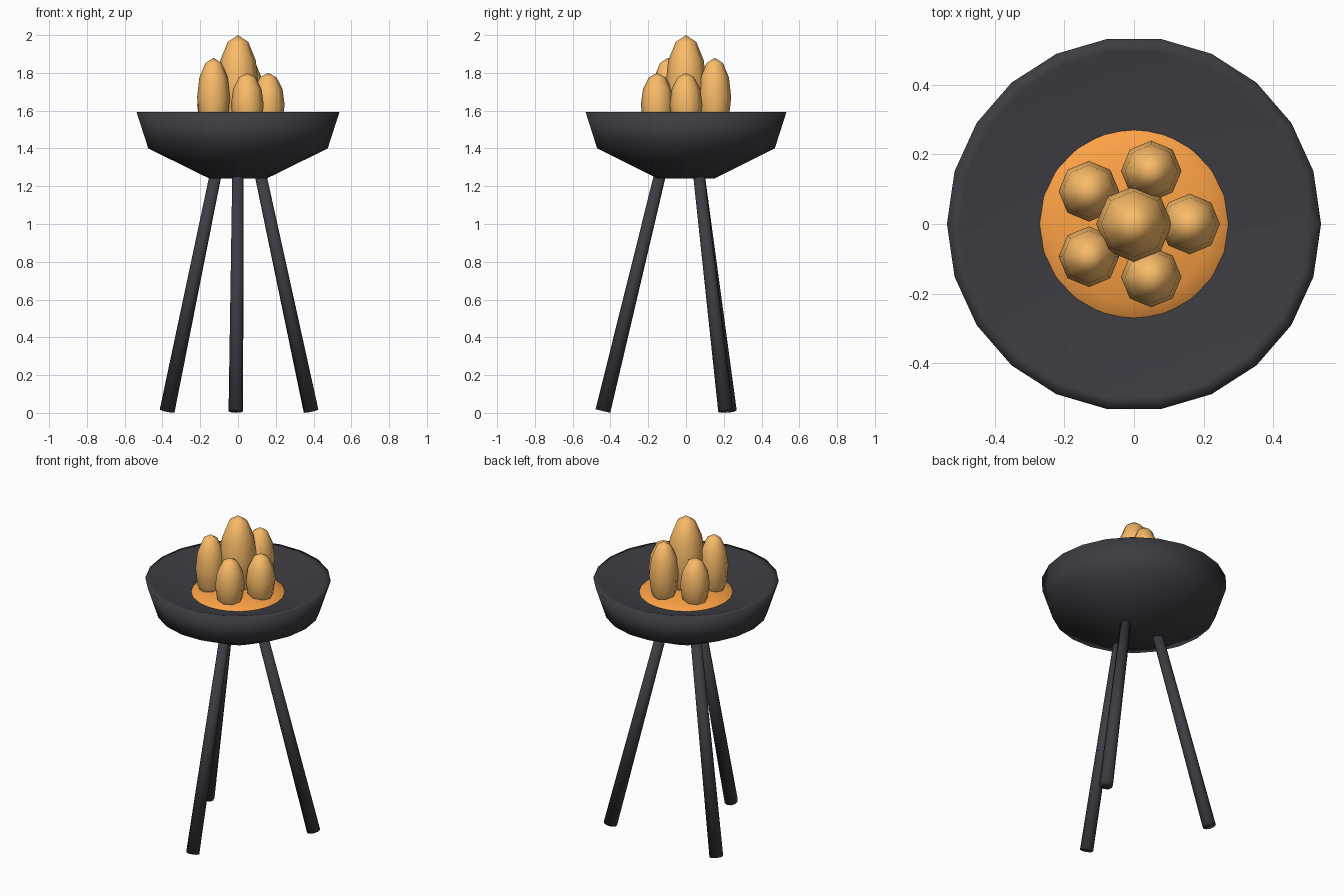
import bpy, math
from mathutils import Vector

if "Cube" in bpy.data.objects:
    bpy.data.objects.remove(bpy.data.objects["Cube"])


def material(name, rgb):
    m = bpy.data.materials.new(name)
    m.diffuse_color = (*rgb, 1)
    m.use_nodes = True
    m.node_tree.nodes["Principled BSDF"].inputs["Base Color"].default_value = m.diffuse_color
    return m


IRON = material("dark iron", (0.045, 0.045, 0.055))
EMBER = material("ember orange", (0.98, 0.36, 0.06))
FLAME = material("flame amber", (0.95, 0.5, 0.14))


def finish(obj, name, mat):
    obj.name = name
    obj.data.materials.append(mat)
    for p in obj.data.polygons:
        p.use_smooth = True
    return obj


def lathe(name, profile, sides, mat, centre=(0, 0, 0)):
    """Turn (radius, z) points round z; radius 0 makes a pole."""
    verts, rings, faces = [], [], []
    for r, z in profile:
        n = sides if r > 0 else 1
        rings.append([len(verts) + i for i in range(n)])
        for i in range(n):
            a = 2 * math.pi * i / sides
            verts.append((r * math.cos(a), r * math.sin(a), z))
    for lo, hi in zip(rings, rings[1:]):
        for i in range(sides):
            j = (i + 1) % sides
            quad = [lo[i % len(lo)], lo[j % len(lo)], hi[j % len(hi)], hi[i % len(hi)]]
            faces.append(list(dict.fromkeys(quad)))
    mesh = bpy.data.meshes.new(name)
    mesh.from_pydata(verts, [], faces)
    obj = bpy.data.objects.new(name, mesh)
    obj.location = centre
    bpy.context.collection.objects.link(obj)
    return finish(obj, name, mat)


def ellipsoid(name, centre, radius, half_height, sides, rings, mat):
    profile = []
    for k in range(rings + 1):
        t = math.pi * k / rings
        r = 0 if k in (0, rings) else radius * math.sin(t)
        profile.append((r, -half_height * math.cos(t)))
    return lathe(name, profile, sides, mat, centre)


# Fire bowl: outside wall, flat lip, then shallow conical inside
lathe("fire_bowl", [(0, 1.24), (0.15, 1.24), (0.475, 1.40), (0.537, 1.592),
                    (0.50, 1.592), (0, 1.42)], 22, IRON)

# Tapered tripod legs, feet very slightly twisted round
for i, name in enumerate(("front_leg", "right_leg", "left_leg")):
    a = math.radians(-90 + 120 * i)
    b = a - math.radians(1.5)
    foot = Vector((math.cos(b) * 0.44, math.sin(b) * 0.44, 0.01))
    top = Vector((math.cos(a) * 0.128, math.sin(a) * 0.128, 1.30))
    axis = top - foot
    bpy.ops.mesh.primitive_cone_add(vertices=10, radius1=0.04, radius2=0.031,
                                    depth=axis.length, location=(foot + top) / 2,
                                    rotation=axis.to_track_quat('Z', 'Y').to_euler())
    finish(bpy.context.object, name, IRON)

# Glowing ember bed
ellipsoid("ember_bed", (0, 0, 1.475), 0.315, 0.08, 20, 8, EMBER)

# Flames: a tall one ringed by five alternating smaller ones
ellipsoid("centre_flame", (0, 0, 1.73), 0.109, 0.27, 8, 6, FLAME)
for i in range(5):
    a = 2 * math.pi * i / 5
    h = 0.21 if i % 2 else 0.17
    top = 1.88 if i % 2 else 1.80
    ellipsoid(f"outer_flame_{i + 1}", (0.16 * math.cos(a), 0.16 * math.sin(a), top - h),
              0.087, h, 8, 6, FLAME)
